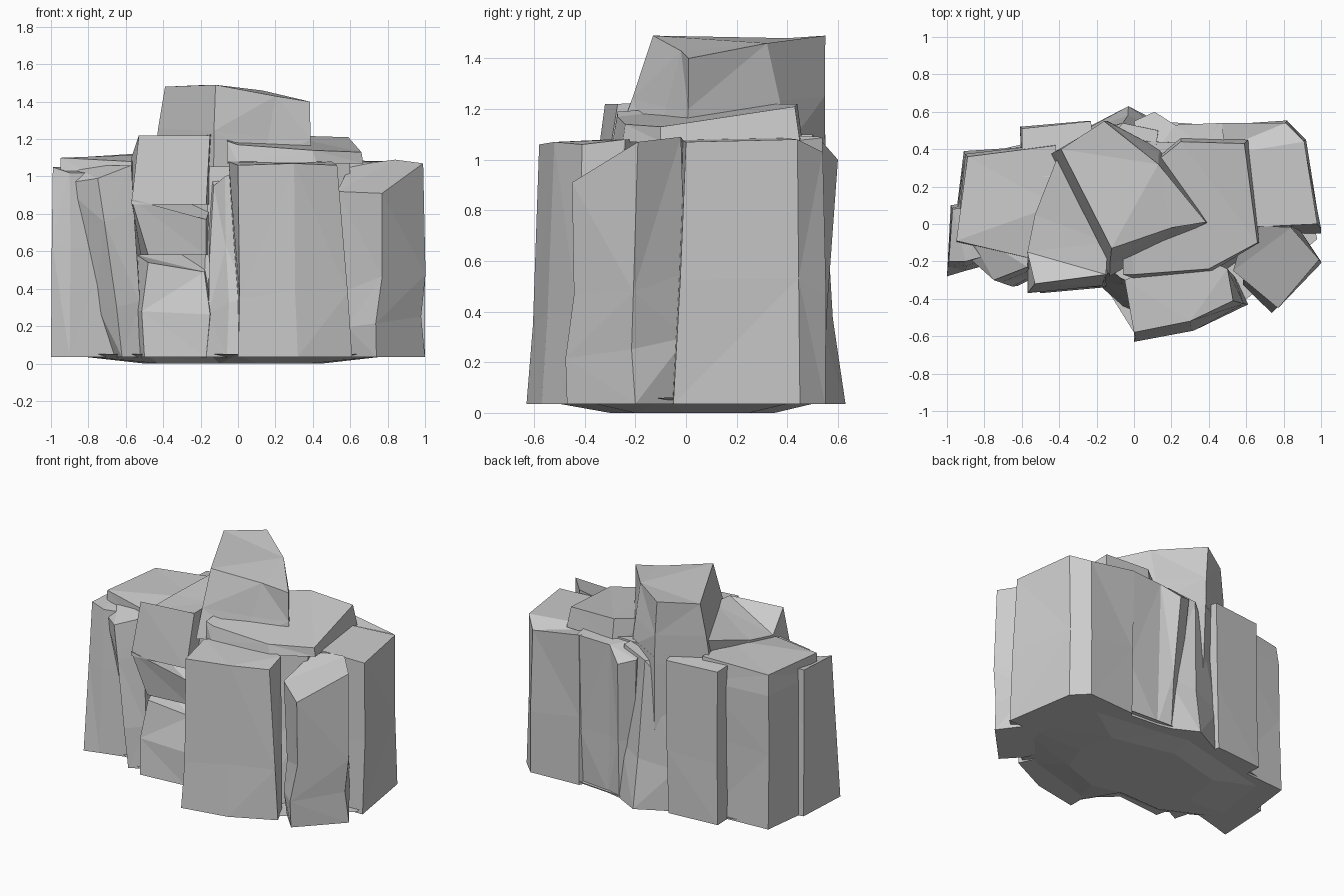
import bpy, bmesh, random
from mathutils import Vector


def rock(name, top, base, z0=0.035, waist=((0.45, 1.0),), jitter=0.0, seed=1):
    """Loft a faceted boulder from a base outline (x, y) to a top outline (x, y, z)."""
    rnd = random.Random(seed)
    bottom = [Vector((x, y, z0)) for x, y in base]
    upper = [Vector(p) for p in top]
    rings = [bottom]
    for t, s in waist:
        mid = [a.lerp(b, t) for a, b in zip(bottom, upper)]
        c = sum(mid, Vector()) / len(mid)
        ring = []
        for p in mid:
            q = c + (p - c) * s
            ring.append(Vector((q.x + rnd.uniform(-jitter, jitter),
                                q.y + rnd.uniform(-jitter, jitter),
                                p.z + rnd.uniform(-jitter, jitter) * 3)))
        rings.append(ring)
    rings.append(upper)
    bm = bmesh.new()
    vs = [[bm.verts.new(p) for p in r] for r in rings]
    n = len(bottom)
    for k, (lo, hi) in enumerate(zip(vs, vs[1:])):
        for i in range(n):
            j = (i + 1) % n
            if (i + k) % 2:
                bm.faces.new((lo[i], lo[j], hi[j]))
                bm.faces.new((lo[i], hi[j], hi[i]))
            else:
                bm.faces.new((lo[i], lo[j], hi[i]))
                bm.faces.new((lo[j], hi[j], hi[i]))
    bm.faces.new(vs[0][::-1])
    bm.faces.new(vs[-1])
    bmesh.ops.triangulate(bm, faces=[f for f in bm.faces if len(f.verts) > 4])
    bmesh.ops.recalc_face_normals(bm, faces=bm.faces)
    me = bpy.data.meshes.new(name)
    bm.to_mesh(me)
    bm.free()
    ob = bpy.data.objects.new(name, me)
    bpy.context.collection.objects.link(ob)
    return ob


# front slab
rock("front_slab",
     [(0.0, -0.58, 1.06), (0.30, -0.52, 1.07), (0.53, -0.41, 1.06), (0.50, -0.24, 1.08),
      (0.30, -0.15, 1.08), (-0.05, -0.30, 1.08)],
     [(0.0, -0.63), (0.32, -0.57), (0.61, -0.43), (0.55, -0.30), (0.30, -0.2), (0.0, -0.35)],
     waist=((0.33, 1.0),), jitter=0.01, seed=2)

# right front column with a sloping shoulder
rock("right_front_column",
     [(0.77, -0.45, 0.91), (0.99, -0.19, 1.07), (0.84, -0.02, 1.09), (0.60, 0.0, 1.06),
      (0.53, -0.25, 0.92)],
     [(0.74, -0.47), (1.0, -0.2), (0.85, 0.0), (0.62, 0.0), (0.61, -0.33)],
     waist=((0.22, 0.98), (0.45, 0.98)), jitter=0.02, seed=4)

# right back block
rock("right_back_block",
     [(0.55, -0.02, 1.08), (0.98, 0.0, 1.07), (0.91, 0.44, 1.08), (0.81, 0.54, 1.03),
      (0.45, 0.54, 1.09), (0.35, 0.35, 1.09)],
     [(0.55, -0.06), (1.0, -0.05), (0.92, 0.45), (0.82, 0.55), (0.46, 0.53), (0.35, 0.35)],
     waist=((0.45, 1.0),), jitter=0.01, seed=5)

# low capstone and the body beneath it
rock("middle_cap",
     [(-0.06, -0.27, 1.19), (0.0, -0.27, 1.17), (0.40, -0.24, 1.14), (0.66, -0.10, 1.13),
      (0.59, 0.43, 1.21), (0.25, 0.44, 1.22), (-0.05, 0.2, 1.22)],
     [(-0.06, -0.27), (0.0, -0.29), (0.42, -0.25), (0.67, -0.1), (0.61, 0.45),
      (0.25, 0.46), (-0.05, 0.2)], z0=1.07, waist=())
rock("middle_body",
     [(-0.15, -0.20, 1.1), (0.35, -0.18, 1.08), (0.60, -0.08, 1.08), (0.55, 0.42, 1.1),
      (-0.1, 0.45, 1.1), (-0.45, 0.1, 1.08)],
     [(-0.2, -0.28), (0.35, -0.35), (0.62, -0.15), (0.55, 0.45), (-0.1, 0.48), (-0.5, 0.1)],
     waist=((0.5, 0.98),), jitter=0.015, seed=7)
rock("middle_front_wedge",
     [(-0.13, -0.24, 0.95), (-0.07, -0.29, 1.0), (0.05, -0.34, 1.05), (0.08, -0.1, 1.06),
      (-0.16, -0.1, 1.06)],
     [(-0.17, -0.34), (-0.06, -0.44), (0.04, -0.48), (0.12, -0.1), (-0.18, -0.1)],
     waist=((0.3, 0.98), (0.6, 0.94)), jitter=0.02, seed=9)

# tall central peak, its back faces running well down the cluster
rock("central_peak",
     [(-0.12, -0.13, 1.49), (0.20, -0.02, 1.43), (0.385, 0.01, 1.40), (0.13, 0.32, 1.46),
      (-0.16, 0.55, 1.49), (-0.39, 0.40, 1.48)],
     [(-0.13, -0.28), (0.13, -0.13), (0.40, 0.0), (0.14, 0.40), (-0.14, 0.55), (-0.45, 0.37)],
     z0=1.05, waist=((0.45, 1.0),), jitter=0.006, seed=3)
rock("peak_foot",
     [(-0.13, -0.2, 1.1), (0.14, 0.40, 1.1), (-0.14, 0.55, 1.1), (-0.45, 0.37, 1.1)],
     [(-0.13, -0.2), (0.14, 0.40), (-0.13, 0.53), (-0.40, 0.38)], z0=0.4, waist=())

# back column at the ground
rock("back_column",
     [(-0.25, 0.3, 1.0), (0.1, 0.3, 1.1), (0.13, 0.50, 1.1), (-0.06, 0.54, 1.05),
      (-0.25, 0.47, 0.8)],
     [(-0.35, 0.3), (0.2, 0.3), (0.18, 0.52), (-0.03, 0.63), (-0.28, 0.5)],
     waist=((0.35, 0.96),), jitter=0.015, seed=11)

# front left stones stacked with a notch
rock("front_left_crown",
     [(-0.53, -0.32, 1.22), (-0.15, -0.27, 1.22), (-0.14, -0.1, 1.23), (-0.40, 0.38, 1.22),
      (-0.53, 0.05, 1.13), (-0.57, -0.15, 1.10)],
     [(-0.57, -0.37), (-0.17, -0.33), (-0.14, -0.1), (-0.35, 0.36), (-0.5, 0.1), (-0.57, -0.15)],
     z0=0.85, waist=())
rock("front_left_middle",
     [(-0.57, -0.37, 0.88), (-0.17, -0.33, 0.77), (-0.14, -0.1, 0.86), (-0.35, 0.36, 0.86),
      (-0.5, 0.1, 0.86), (-0.57, -0.15, 0.86)],
     [(-0.48, -0.32), (-0.17, -0.29), (-0.14, -0.1), (-0.35, 0.36), (-0.5, 0.1), (-0.52, -0.15)],
     z0=0.58, waist=())
rock("front_left_lower",
     [(-0.48, -0.31, 0.54), (-0.18, -0.27, 0.49), (-0.15, -0.1, 0.58), (-0.35, 0.2, 0.6),
      (-0.54, -0.1, 0.58)],
     [(-0.50, -0.37), (-0.17, -0.34), (-0.14, -0.1), (-0.35, 0.2), (-0.56, -0.12)],
     waist=((0.55, 1.12),), jitter=0.015, seed=8)

# left block
rock("left_block",
     [(-0.95, -0.09, 1.10), (-0.57, -0.18, 1.08), (-0.42, 0.1, 1.12), (-0.42, 0.42, 1.13),
      (-0.89, 0.36, 1.10)],
     [(-0.97, -0.1), (-0.57, -0.2), (-0.45, 0.1), (-0.45, 0.42), (-0.91, 0.39)],
     waist=((0.5, 1.0), (0.85, 1.01)), jitter=0.008, seed=12)

# left columns in front of the block
rock("left_outer_column",
     [(-0.99, -0.20, 1.05), (-0.90, -0.20, 1.02), (-0.72, -0.15, 1.02), (-0.75, 0.1, 1.05),
      (-0.97, 0.08, 1.05)],
     [(-1.0, -0.28), (-0.90, -0.25), (-0.64, -0.18), (-0.75, 0.14), (-0.98, 0.10)],
     waist=((0.6, 0.99),), jitter=0.006, seed=13)
rock("left_inner_column",
     [(-0.95, -0.12, 0.96), (-0.75, -0.30, 0.99), (-0.57, -0.23, 1.06), (-0.55, 0.0, 1.06),
      (-0.90, -0.02, 1.06)],
     [(-0.66, -0.18), (-0.62, -0.33), (-0.52, -0.28), (-0.50, 0.0), (-0.68, 0.0)],
     waist=((0.3, 1.05), (0.75, 0.98)), jitter=0.012, seed=14)

# back stones
rock("back_left_slab",
     [(-0.60, 0.25, 1.11), (-0.2, 0.25, 1.15), (-0.23, 0.55, 1.10), (-0.60, 0.51, 1.10)],
     [(-0.60, 0.25), (-0.2, 0.25), (-0.25, 0.55), (-0.61, 0.52)],
     waist=((0.4, 1.0),), jitter=0.006, seed=15)
rock("back_right_slab",
     [(0.05, 0.3, 1.10), (0.50, 0.3, 1.10), (0.47, 0.54, 1.09), (0.22, 0.53, 1.08),
      (0.11, 0.60, 1.0), (0.0, 0.55, 1.04)],
     [(0.1, 0.3), (0.50, 0.3), (0.48, 0.5), (0.24, 0.52), (0.14, 0.54), (0.05, 0.5)],
     waist=((0.4, 0.99),), jitter=0.01, seed=16)

# gently sloping underside that closes the cluster
rock("underside",
     [(-0.5, -0.34, 0.05), (-0.15, -0.34, 0.05), (0.0, -0.58, 0.05), (0.58, -0.42, 0.05),
      (0.98, -0.08, 0.06), (0.82, 0.5, 0.06), (-0.03, 0.56, 0.05), (-0.88, 0.36, 0.05),
      (-0.95, -0.1, 0.05)],
     [(-0.42, -0.26), (-0.1, -0.25), (0.1, -0.3), (0.38, -0.2), (0.45, 0.0), (0.4, 0.25),
      (-0.05, 0.35), (-0.45, 0.25), (-0.5, -0.05)], z0=0.0, waist=())
